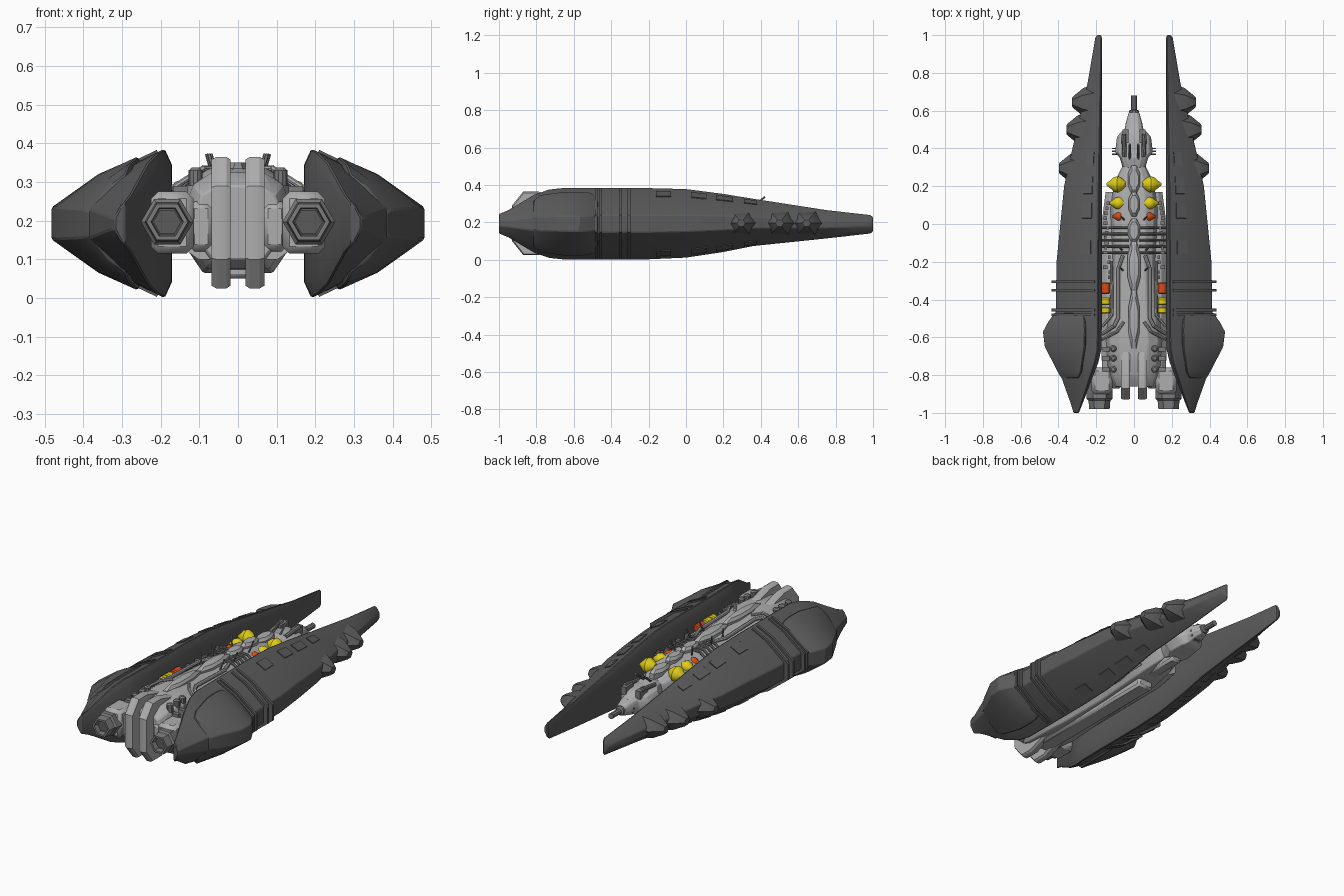
import bpy, bmesh, math, random
from mathutils import Vector

if "Cube" in bpy.data.objects:
    bpy.data.objects.remove(bpy.data.objects["Cube"])
random.seed(4)

def mat(name, c):
    m = bpy.data.materials.new(name)
    m.diffuse_color = (*c, 1)
    m.use_nodes = True
    m.node_tree.nodes["Principled BSDF"].inputs["Base Color"].default_value = m.diffuse_color
    return m
DARK = mat("dark_grey", (.105, .105, .105))
MID = mat("mid_grey", (.2, .2, .2))
LIGHT = mat("light_grey", (.42, .42, .42))
YELLOW = mat("yellow", (.75, .62, .01))
RED = mat("red_orange", (.68, .07, .01))

# ---------- helpers ----------
def loft(bm, rings):
    vs = [[bm.verts.new(p) for p in r] for r in rings]
    n = len(vs[0])
    for a, b in zip(vs, vs[1:]):
        for i in range(n):
            bm.faces.new((a[i], a[(i+1) % n], b[(i+1) % n], b[i]))
    bm.faces.new(vs[0][::-1])
    bm.faces.new(vs[-1])

def lathe(bm, p, axis, prof, n=12):
    """Revolve (distance, radius) pairs round an axis starting at p."""
    p, d = Vector(p), Vector(axis).normalized()
    u = Vector((1, 0, 0)) if abs(d.x) < .8 else Vector((0, 0, 1))
    u = (u - d*u.dot(d)).normalized()
    v = d.cross(u)
    loft(bm, [[p + d*t + (u*math.cos(2*math.pi*i/n) + v*math.sin(2*math.pi*i/n))*r
               for i in range(n)] for t, r in prof])

def pipe(bm, pts, r, n=8):
    for a, b in zip(pts, pts[1:]):
        d = Vector(b) - Vector(a)
        lathe(bm, a, d, [(-r*.4, r), (d.length + r*.4, r)], n)

def box(bm, x0, x1, y0, y1, z0, z1):
    loft(bm, [[(x0, y0, z), (x1, y0, z), (x1, y1, z), (x0, y1, z)] for z in (z0, z1)])

def finish(name, bm, m, mirror=True, bevel=0, angle=28):
    bmesh.ops.recalc_face_normals(bm, faces=bm.faces)
    for f in bm.faces:
        f.smooth = True
    me = bpy.data.meshes.new(name)
    bm.to_mesh(me)
    bm.free()
    me.set_sharp_from_angle(angle=math.radians(angle))
    me.materials.append(m)
    o = bpy.data.objects.new(name, me)
    bpy.context.collection.objects.link(o)
    if bevel:
        b = o.modifiers.new("bevel", 'BEVEL')
        b.width, b.segments, b.limit_method = bevel, 1, 'ANGLE'
    if mirror:
        o.modifiers.new("mirror", 'MIRROR')
    return o

# ---------- side hulls ----------
HULL = [(1, .174, .195, .19, .042), (.985, .17, .205, .19, .052), (.75, .17, .245, .19, .078),
        (.36, .17, .335, .2, .128), (.2, .17, .37, .197, .157), (0, .17, .39, .195, .185),
        (-.2, .17, .41, .193, .192), (-.5, .17, .415, .193, .192), (-.66, .172, .415, .193, .192),
        (-.73, .188, .405, .193, .185), (-.81, .218, .385, .193, .158), (-.95, .272, .335, .193, .075),
        (-1, .292, .32, .193, .055)]

def sec(y, xi, xo, zc, h):
    w = xo - xi
    half = [(0, .78), (.08, 1), (.5, .74), (1, .24)]
    pts = [(xi + a*w, y, zc + b*h) for a, b in half]
    return pts + [(x, y, 2*zc - z) for x, _, z in pts[::-1]]

def hull_at(y):
    for a, b in zip(HULL, HULL[1:]):
        if b[0] <= y <= a[0]:
            t = (a[0] - y)/(a[0] - b[0])
            return [p + (q - p)*t for p, q in zip(a, b)]

bm = bmesh.new()
loft(bm, [sec(*s) for s in HULL])
finish("side_hull", bm, DARK, bevel=.004)

# bulging rear armour
bm = bmesh.new()
loft(bm, [sec(y, a, b, .193, h) for y, a, b, h in
          [(-.47, .255, .42, .15), (-.52, .243, .455, .168), (-.57, .24, .482, .172), (-.65, .243, .472, .172),
           (-.78, .27, .405, .155), (-.815, .285, .385, .125)]])
finish("rear_armour", bm, DARK, bevel=.004)

# bands round the hull
bm = bmesh.new()
for y in (-.305, -.35, -.455, -.48):
    loft(bm, [sec(y + d, .19, .437, .193, .19) for d in (-.007, .007)])
finish("hull_band", bm, DARK)

# faceted blisters on the outer flank
bm = bmesh.new()
for y, x in ((.645, .328), (.5, .358), (.295, .398)):
    loft(bm, [[(px, y + sy*l, .196 + sz*h) for sy, sz in
               ((-1, 0), (-.5, -1), (.5, -1), (1, 0), (.5, 1), (-.5, 1))]
              for px, l, h in ((x - .13, .1, .065), (x - .06, .075, .05), (x - .005, .03, .024), (x, .022, .018))])
finish("flank_blister", bm, DARK)

# thin panels on upper and lower slopes
bm = bmesh.new()
for y0, y1 in ((.31, .38), (.16, .25), (.03, .11), (-.16, -.08)):
    for i, j, s in ((1, 2, 1), (6, 5, -1)):
        c = []
        for y, t in ((y0, .4), (y1, .4), (y1, .95), (y0, .95)):
            q = sec(*hull_at(y))
            c.append(Vector(q[i]).lerp(Vector(q[j]), t))
        n = Vector((.45, .1, .9*s))
        loft(bm, [[p - n*.01 for p in c], [p + n*.005 for p in c]])
finish("hull_panel", bm, DARK)

# ---------- centre body ----------
def octo(y, w, z0, z1):
    c, h = (z0 + z1)/2, (z1 - z0)/2
    return [(a*w, y, c + b*h) for a, b in
            ((.5, 1), (.85, .75), (1, .35), (1, -.35), (.6, -1), (-.6, -1), (-1, -.35), (-1, .35), (-.85, .75), (-.5, 1))]

bm = bmesh.new()
loft(bm, [octo(*s) for s in [(-.86, .11, .1, .29), (-.8, .135, .075, .325), (-.62, .15, .065, .335),
          (-.48, .135, .065, .325), (-.2, .115, .075, .315), (.08, .125, .09, .31), (.22, .105, .11, .29),
          (.31, .06, .14, .265)]])
finish("centre_body", bm, LIGHT, False, .004)

bm = bmesh.new()
loft(bm, [octo(*s) for s in [(-.85, .17, .1, .25), (-.5, .172, .1, .26), (0, .172, .11, .25), (.17, .15, .13, .24)]])
finish("side_deck", bm, LIGHT, False)

# nose with gun barrel
bm = bmesh.new()
loft(bm, [octo(*s) for s in [(.28, .055, .14, .265), (.35, .075, .12, .28), (.38, .1, .13, .27), (.46, .09, .135, .265),
          (.485, .07, .14, .26), (.5, .05, .15, .25), (.54, .042, .16, .24), (.59, .028, .17, .225)]])
finish("nose", bm, LIGHT, False, .003)
bm = bmesh.new()
lathe(bm, (0, .52, .198), (0, 1, 0), [(0, .046), (.015, .046), (.02, .03), (.08, .026), (.085, .016), (.16, .016)], 10)
finish("gun_barrel", bm, MID, False)
bm = bmesh.new()
for y in (.37, .385, .4):
    pipe(bm, [(.07, y, .22), (.115, y, .22)], .004, 6)
pipe(bm, [(.05, .36, .27), (.055, .47, .285)], .012)
pipe(bm, [(.022, .34, .27), (.022, .42, .335)], .006, 6)
box(bm, .03, .06, .43, .5, .24, .285)
finish("nose_detail", bm, MID)

# segmented spine ridge on top
bm = bmesh.new()
for y0, y1, w, z in ((.16, .31, .033, .315), (.04, .17, .03, .335), (-.1, .03, .032, .34), (-.36, -.09, .035, .345),
                     (-.66, -.35, .03, .35)):
    m, l = (y0 + y1)/2, (y1 - y0)/2
    loft(bm, [[(sx*a*w, m + sy*a*l, zz) for sx, sy in
               ((-.4, -1), (.4, -1), (1, -.4), (1, .4), (.4, 1), (-.4, 1), (-1, .4), (-1, -.4))]
              for a, zz in ((1, z - .07), (1, z - .015), (.7, z))])
finish("spine_ridge", bm, LIGHT, False)

# ribs and pipes
bm = bmesh.new()
for i in range(5):
    y = -.02 - i*.033
    pipe(bm, [(.03, y, .32), (.075, y, .318), (.125, y, .28), (.165, y, .25)], .007)
finish("cross_rib", bm, MID)
bm = bmesh.new()
pipe(bm, [(.06, -.17, .318), (.085, -.24, .318), (.085, -.5, .325), (.105, -.54, .325), (.165, -.58, .28)], .01)
pipe(bm, [(.12, -.2, .285), (.115, -.48, .295), (.165, -.54, .275)], .008)
pipe(bm, [(.055, -.52, .335), (.09, -.57, .335), (.168, -.61, .285)], .008)
finish("deck_pipe", bm, LIGHT)

# small deck machinery and masts
bm = bmesh.new()
for i in range(16):
    x, y = random.uniform(.125, .155), -.28 + i*.026
    s = random.uniform(.006, .013)
    box(bm, x - s, x + s, y - .01, y + .008, .2, random.uniform(.265, .285))
for y in (-.66, -.71, -.77):
    lathe(bm, (.11, y, .29), (0, 0, 1), [(0, .018), (.04, .018), (.047, .01)], 10)
    box(bm, .13, .168, y - .014, y + .01, .22, .29)
for y, x in ((.02, .05), (-.14, .06), (-.25, .055)):
    pipe(bm, [(x, y, .3), (x + .02, y + .02, .37)], .005, 6)
finish("deck_machinery", bm, MID)

# keel strip below
bm = bmesh.new()
box(bm, -.05, .05, -.78, .1, .05, .12)
box(bm, -.035, .035, .08, .36, .1, .16)
finish("keel", bm, LIGHT, False, .012)

# ---------- coloured tanks ----------
for name, m, items in (("yellow_tank", YELLOW, ((.21, .044, .1), (.11, .034, .085))), ("red_tank", RED, ((.04, .026, .07),))):
    bm = bmesh.new()
    for y, r, l in items:
        lathe(bm, (.045, y, .29), (1, 0, -.12),
              [(0, r*.3), (l*.2, r*.75), (l*.4, r), (l*.6, r*.9), (l*.8, r*.5), (l, r*.15)], 14)
    finish(name, bm, m, angle=40)
for name, m, items in (("red_drum", RED, ((-.31, .06),)), ("yellow_drum", YELLOW, ((-.39, .04), (-.44, .035)))):
    bm = bmesh.new()
    for y, l in items:
        lathe(bm, (.15, y, .28), (0, -1, 0), [(0, .018), (.006, .024), (l - .006, .024), (l, .018)], 12)
    finish(name, bm, m)

# ---------- stern ----------
bm = bmesh.new()
prof = [(-.93, .1), (-.93, .29), (-.87, .365), (-.79, .365), (-.67, .33), (-.67, .07), (-.79, .025), (-.87, .025)]
loft(bm, [[(x, -.8 + (y + .8)*s, .195 + (z - .195)*s) for y, z in prof]
          for x, s in ((.02, .96), (.03, 1), (.056, 1), (.068, .96))])
finish("stern_fin", bm, LIGHT)

bm = bmesh.new()
box(bm, .115, .225, -.9, -.76, .115, .275)
box(bm, .06, .13, -.87, -.74, .12, .25)
finish("engine_block", bm, LIGHT, bevel=.018)
bm = bmesh.new()
lathe(bm, (.183, -.8, .197), (0, -1, 0), [(0, .06), (.06, .068), (.125, .068), (.135, .058), (.18, .054),
                                          (.18, .042), (.15, .038)], 6)
finish("engine_nozzle", bm, MID)
bm = bmesh.new()
lathe(bm, (.183, -.94, .197), (0, -1, 0), [(0, .036), (.014, .036)], 6)
finish("engine_core", bm, DARK)
